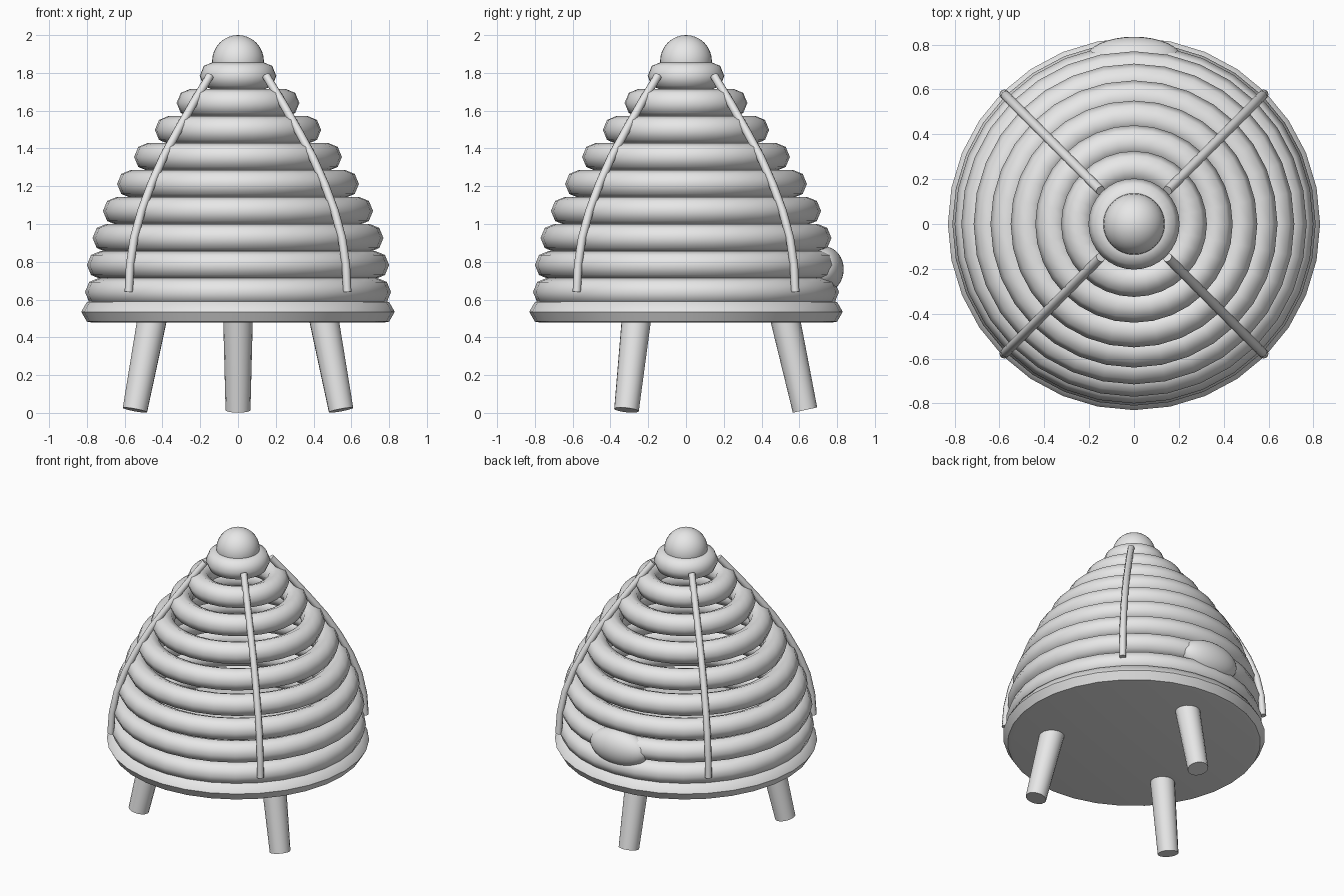
import bpy
import bmesh
from math import sin, cos, pi, radians
from mathutils import Vector

cube = bpy.data.objects.get("Cube")
if cube:
    bpy.data.objects.remove(cube, do_unlink=True)

# One plain colour
grey = bpy.data.materials.new("plain_grey")
grey.use_nodes = True
GREY = (0.8, 0.8, 0.8, 1)
grey.diffuse_color = GREY
grey.node_tree.nodes["Principled BSDF"].inputs["Base Color"].default_value = GREY


def finish(name, angle=50):
    ob = bpy.context.object
    ob.name = name
    ob.data.materials.append(grey)
    bpy.ops.object.shade_smooth_by_angle(angle=radians(angle))
    return ob


def lathe(name, profile, segments=32, angle=50):
    """Spin (radius, z) points round the z axis and cap both ends."""
    bm = bmesh.new()
    rows = [[bm.verts.new((r * cos(2 * pi * i / segments), r * sin(2 * pi * i / segments), z))
             for i in range(segments)] for r, z in profile]
    for low, high in zip(rows, rows[1:]):
        for i in range(segments):
            j = (i + 1) % segments
            bm.faces.new((low[i], low[j], high[j], high[i]))
    bm.faces.new(rows[0][::-1])
    bm.faces.new(rows[-1])
    mesh = bpy.data.meshes.new(name)
    bm.to_mesh(mesh)
    bm.free()
    ob = bpy.data.objects.new(name, mesh)
    bpy.context.collection.objects.link(ob)
    bpy.ops.object.select_all(action="DESELECT")
    ob.select_set(True)
    bpy.context.view_layer.objects.active = ob
    return finish(name, angle)


# Coiled body: stacked rings with an eight-sided section
COIL = 0.075
radii = [0.81, 0.80, 0.77, 0.715, 0.64, 0.55, 0.44, 0.325, 0.203]
rings = [(r, 0.64 + 0.143 * i) for i, r in enumerate(radii)]
for i, (r, z) in enumerate(rings):
    bpy.ops.mesh.primitive_torus_add(major_radius=r - COIL, minor_radius=COIL,
                                     major_segments=32, minor_segments=8,
                                     location=(0, 0, z))
    finish("coil_ring_%d" % (i + 1), 60)

# Rounded floor plate
lathe("floor_plate", [(0.77, 0.478), (0.80, 0.483), (0.83, 0.535), (0.80, 0.587), (0.76, 0.597)])

# Top knob
bpy.ops.mesh.primitive_uv_sphere_add(segments=32, ring_count=16, radius=0.137,
                                     location=(0, 0, 1.863))
finish("top_knob")

# Bump over the entrance at the back
bpy.ops.mesh.primitive_uv_sphere_add(segments=32, ring_count=16, radius=1,
                                     location=(0, 0.735, 0.76))
bpy.context.object.scale = (0.215, 0.1, 0.12)
bpy.ops.object.transform_apply(location=False, rotation=False, scale=True)
finish("entrance_bump")

# Four straps lying over the coils
for k in range(4):
    a = radians(45 + 90 * k)
    curve = bpy.data.curves.new("strap", "CURVE")
    curve.dimensions = "3D"
    curve.bevel_depth = 0.022
    curve.bevel_resolution = 2
    curve.use_fill_caps = True
    line = curve.splines.new("POLY")
    line.points.add(len(rings) - 1)
    for point, (r, z) in zip(line.points, rings):
        point.co = ((r + 0.008) * cos(a), (r + 0.008) * sin(a), z, 1)
    ob = bpy.data.objects.new("strap", curve)
    bpy.context.collection.objects.link(ob)
    bpy.ops.object.select_all(action="DESELECT")
    ob.select_set(True)
    bpy.context.view_layer.objects.active = ob
    bpy.ops.object.convert(target="MESH")
    finish("strap_%d" % (k + 1))

# Three splayed, slightly tapered legs
for name, degrees in (("back_leg", 90), ("front_right_leg", 210), ("front_left_leg", 330)):
    out = Vector((cos(radians(degrees)), sin(radians(degrees)), 0))
    foot = out * 0.63 + Vector((0, 0, 0.015))
    top = out * 0.52 + Vector((0, 0, 0.52))
    leg = lathe(name, [(0.066, 0), (0.079, (top - foot).length)], 16)
    leg.location = foot
    leg.rotation_euler = (top - foot).to_track_quat("Z", "Y").to_euler()
